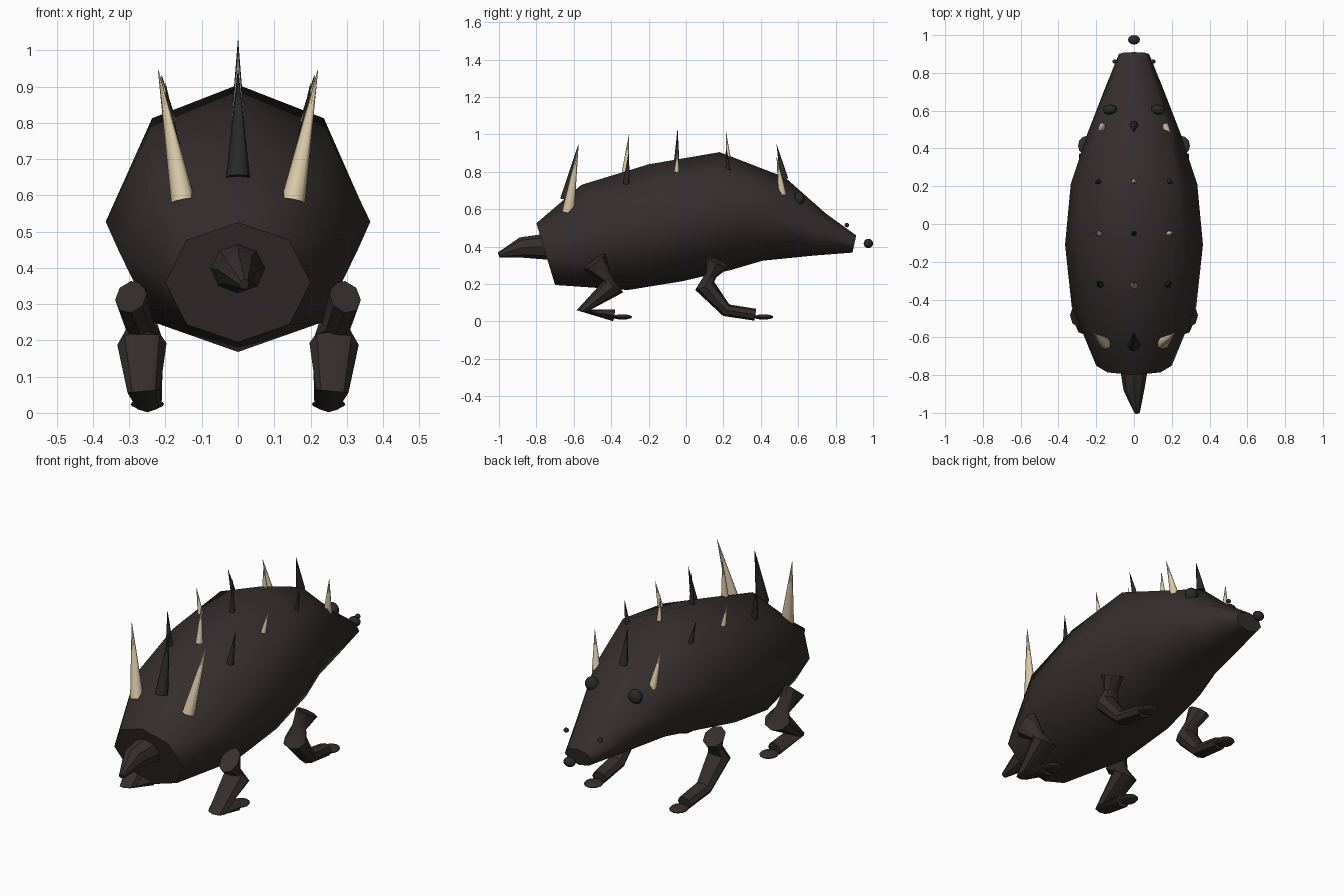
import bpy, bmesh, math
from mathutils import Vector

if "Cube" in bpy.data.objects:
    bpy.data.objects.remove(bpy.data.objects["Cube"], do_unlink=True)


def material(name, rgb):
    m = bpy.data.materials.new(name)
    m.use_nodes = True
    m.diffuse_color = (*rgb, 1)
    bsdf = m.node_tree.nodes["Principled BSDF"]
    bsdf.inputs["Base Color"].default_value = (*rgb, 1)
    bsdf.inputs["Roughness"].default_value = 0.8
    return m


HIDE = material("dark brown hide", (0.037, 0.027, 0.027))
BLACK = material("charcoal black", (0.024, 0.021, 0.022))
CREAM = material("cream horn", (0.72, 0.6, 0.41))


def finish(bm, name, mat, angle=60):
    bmesh.ops.recalc_face_normals(bm, faces=bm.faces)
    mesh = bpy.data.meshes.new(name)
    bm.to_mesh(mesh)
    bm.free()
    ob = bpy.data.objects.new(name, mesh)
    bpy.context.collection.objects.link(ob)
    mesh.materials.append(mat)
    bpy.ops.object.select_all(action="DESELECT")
    ob.select_set(True)
    bpy.context.view_layer.objects.active = ob
    bpy.ops.object.shade_smooth_by_angle(angle=math.radians(angle))
    return ob


def loft(name, sections, mat, sides=8, angle=60):
    """Skin rings given as (centre, side vector, up vector)."""
    bm = bmesh.new()
    rings = []
    for c, side, up in sections:
        ring = []
        for i in range(sides):
            a = math.tau * i / sides
            ring.append(bm.verts.new(c + side * math.sin(a) + up * math.cos(a)))
        rings.append(ring)
    for r, s in zip(rings, rings[1:]):
        for i in range(sides):
            j = (i + 1) % sides
            bm.faces.new((r[i], r[j], s[j], s[i]))
    bm.faces.new(rings[0])
    bm.faces.new(rings[-1])
    return finish(bm, name, mat, angle)


def limb(name, path, mat):
    """Tube along (x, y, z, width radius, thickness radius) points."""
    pts = [Vector(p[:3]) for p in path]
    sections = []
    for i, p in enumerate(path):
        d = (pts[min(i + 1, len(pts) - 1)] - pts[max(i - 1, 0)]).normalized()
        side = (Vector((1, 0, 0)) - d * d.x).normalized()
        sections.append((pts[i], side * p[3], d.cross(side) * p[4]))
    return loft(name, sections, mat, angle=40)


def spine(name, base, tip, radius, mat):
    b, t = Vector(base), Vector(tip)
    d = (t - b).normalized()
    side = d.orthogonal().normalized()
    up = d.cross(side)
    tiny = radius * 0.03
    return loft(name, [(b, side * radius, up * radius), (t, side * tiny, up * tiny)], mat)


def ball(name, loc, size, mat):
    bm = bmesh.new()
    bmesh.ops.create_uvsphere(bm, u_segments=12, v_segments=8, radius=1)
    bmesh.ops.scale(bm, vec=size, verts=bm.verts)
    bmesh.ops.translate(bm, vec=loc, verts=bm.verts)
    return finish(bm, name, mat)


# Body: top y, top z, bottom y, bottom z, half width
profile = [
    (-0.80, 0.525, -0.70, 0.195, 0.20),
    (-0.56, 0.73, -0.31, 0.168, 0.33),
    (-0.20, 0.84, -0.02, 0.215, 0.365),
    (0.18, 0.905, 0.24, 0.275, 0.335),
    (0.53, 0.77, 0.41, 0.325, 0.25),
    (0.75, 0.575, 0.68, 0.352, 0.155),
    (0.91, 0.46, 0.89, 0.368, 0.08),
]
body = []
for ty, tz, by, bz, w in profile:
    top, bottom = Vector((0, ty, tz)), Vector((0, by, bz))
    body.append(((top + bottom) / 2, Vector((w, 0, 0)), (top - bottom) / 2))
loft("body", body, HIDE)

# Tail
limb("tail", [(0, -0.74, 0.40, 0.078, 0.07), (0, -0.88, 0.395, 0.055, 0.055),
              (0.017, -1.0, 0.355, 0.014, 0.015)], HIDE)

# Spines: outer base, outer tip, middle base, middle tip, radii
rows = [
    ((0.152, -0.63, 0.585), (0.22, -0.575, 0.945), (-0.64, 0.65), (-0.575, 0.945), 0.033),
    ((0.178, -0.32, 0.735), (0.20, -0.305, 0.91), (-0.325, 0.80), (-0.305, 1.0), 0.018),
    ((0.185, -0.05, 0.80), (0.212, -0.045, 0.93), (-0.05, 0.86), (-0.045, 1.03), 0.014),
    ((0.185, 0.225, 0.81), (0.21, 0.215, 0.93), (0.225, 0.88), (0.215, 1.01), 0.013),
    ((0.165, 0.515, 0.68), (0.195, 0.485, 0.88), (0.525, 0.76), (0.485, 0.945), 0.022),
]
for i, (ob, ot, mb, mt, r) in enumerate(rows):
    outer, middle = (CREAM, BLACK) if i % 2 == 0 else (BLACK, CREAM)
    spine(f"middle_spine_{i + 1}", (0, *mb), (0, *mt), r, middle)
    for s, label in ((1, "left"), (-1, "right")):
        spine(f"{label}_spine_{i + 1}", (s * ob[0], *ob[1:]), (s * ot[0], *ot[1:]), r, outer)

# Nose
ball("nose", (0, 0.975, 0.417), (0.032, 0.025, 0.025), BLACK)

# Eyes, whisker knobs and legs on both sides
hind = [(0.295, -0.49, 0.32, 0.045, 0.072), (0.27, -0.425, 0.235, 0.04, 0.03),
        (0.265, -0.385, 0.19, 0.068, 0.06), (0.26, -0.55, 0.06, 0.045, 0.035),
        (0.25, -0.385, 0.033, 0.04, 0.032)]
fore = [(0.285, 0.17, 0.32, 0.05, 0.068), (0.265, 0.135, 0.25, 0.04, 0.03),
        (0.265, 0.1, 0.19, 0.06, 0.055), (0.255, 0.215, 0.06, 0.045, 0.035),
        (0.25, 0.37, 0.036, 0.04, 0.032)]
for s, label in ((1, "left"), (-1, "right")):
    ball(f"{label}_eye", (s * 0.127, 0.605, 0.655), (0.038, 0.028, 0.038), BLACK)
    ball(f"{label}_whisker_knob", (s * 0.1, 0.86, 0.515), (0.014, 0.012, 0.012), BLACK)
    for kind, path in (("hind", hind), ("fore", fore)):
        limb(f"{label}_{kind}_leg", [(s * p[0], *p[1:]) for p in path], HIDE)
        ball(f"{label}_{kind}_toe", (s * 0.25, path[-1][1] + 0.045, 0.024),
             (0.046, 0.052, 0.014), HIDE)
